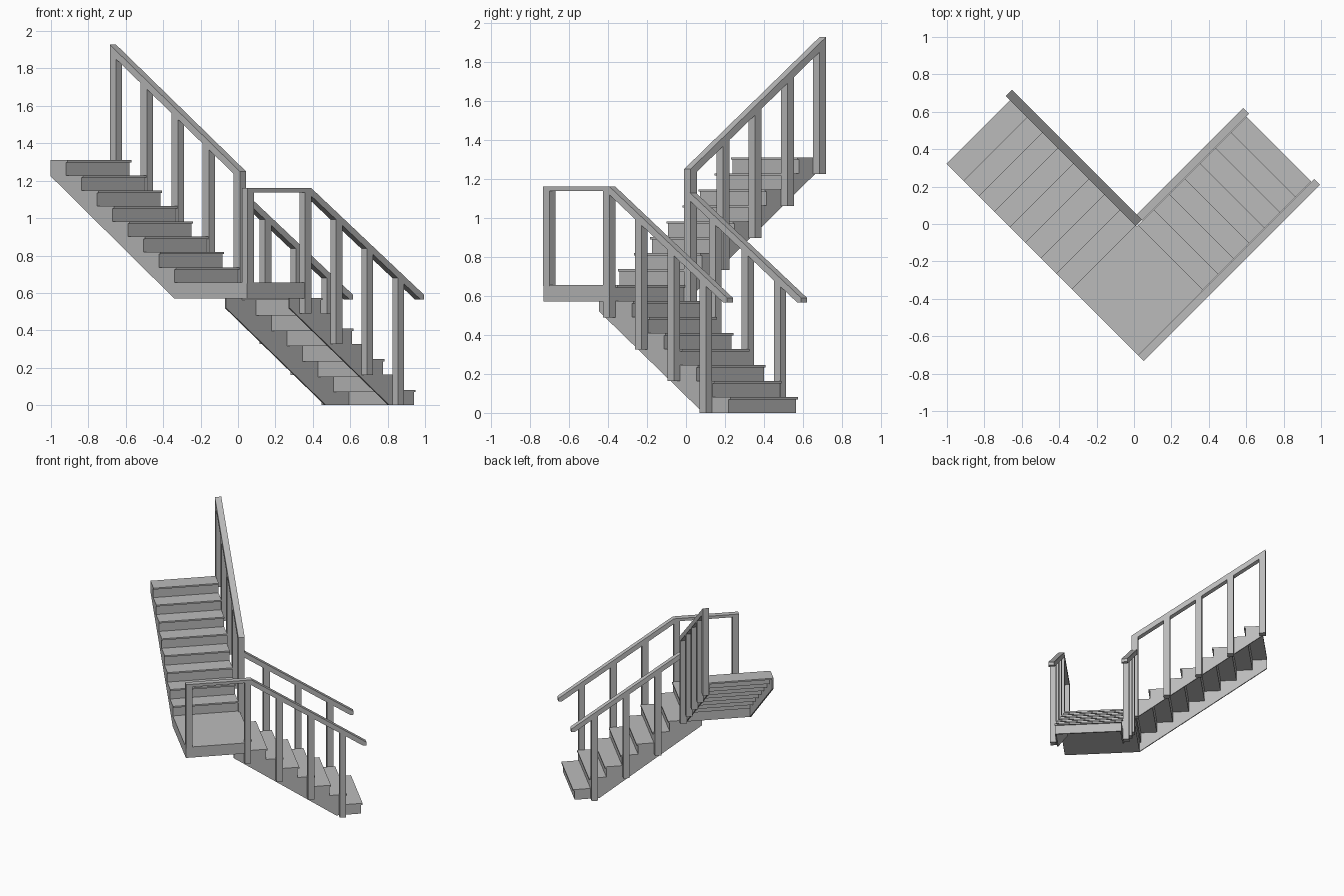
import bpy, bmesh, math

cube = bpy.data.objects.get("Cube")
if cube:
    bpy.data.objects.remove(cube, do_unlink=True)

grey = bpy.data.materials.new("plain_grey")
grey.use_nodes = True
GREY = (0.5, 0.5, 0.5, 1)
grey.diffuse_color = GREY
grey.node_tree.nodes["Principled BSDF"].inputs["Base Color"].default_value = GREY

C = math.sqrt(0.5)
RUN, RISE = 0.117, 0.0819      # step depth and height
LAND = 0.655                   # landing height
LEFT = -0.482                  # outer edge of the upper flight
V0, V1 = -0.51, -0.02          # edges of the lower flight
NOSE, THIN = 0.012, 0.012


def prism(bm, profile, axis, lo, hi):
    """Extrude a (distance, height) profile sideways from lo to hi.
    axis 'u' runs down the lower flight, 'v' runs up the upper flight."""
    rings = []
    for side in (lo, hi):
        ring = []
        for d, z in profile:
            u, v = (d, side) if axis == 'u' else (side, d)
            ring.append(bm.verts.new(((u - v) * C, (u + v) * C, z)))
        rings.append(ring)
    a, b = rings
    bm.faces.new(a)
    bm.faces.new(b[::-1])
    n = len(a)
    for i in range(n):
        j = (i + 1) % n
        bm.faces.new((a[j], a[i], b[i], b[j]))


def box(bm, axis, d0, d1, lo, hi, z0, z1):
    prism(bm, [(d0, z0), (d1, z0), (d1, z1), (d0, z1)], axis, lo, hi)


def finish(name, bm):
    bmesh.ops.recalc_face_normals(bm, faces=bm.faces[:])
    mesh = bpy.data.meshes.new(name)
    bm.to_mesh(mesh)
    bm.free()
    mesh.materials.append(grey)
    bpy.context.collection.objects.link(bpy.data.objects.new(name, mesh))


def make(name, fn, *args):
    bm = bmesh.new()
    fn(bm, *args)
    finish(name, bm)


# Landing platform with a small nosing over the lower flight
make("landing", box, 'u', LEFT, 0, -0.55, 0, 0.57, LAND)
make("landing_nosing", box, 'u', -0.01, NOSE, V0, V1, LAND - THIN, LAND)

# Upper flight: thin treads and risers
for k in range(8):
    d, top = k * RUN, LAND + (k + 1) * RISE
    make(f"upper_tread_{k + 1}", box, 'v', d - NOSE, d + RUN, LEFT, 0, top - THIN, top)
    make(f"upper_riser_{k + 1}", box, 'v', d, d + 0.01, LEFT, 0, top - RISE - THIN, top - THIN)

# Lower flight: thin treads and risers
for k in range(7):
    d, top = k * RUN, LAND - (k + 1) * RISE
    make(f"lower_tread_{k + 1}", box, 'u', d, d + RUN + NOSE, V0, V1, top - THIN, top)
    make(f"lower_riser_{k + 1}", box, 'u', d + RUN - 0.01, d + RUN, V0, V1,
         max(0, top - RISE - THIN), top - THIN)

# Sawtooth stringers with a straight sloping underside
upper = [(0, 0.57)]
for k in range(8):
    z = LAND + (k + 1) * RISE
    upper += [(k * RUN, z), ((k + 1) * RUN, z)]
upper.append((8 * RUN, 1.225))
lower = [(-0.12, 0.52), (-0.12, 0.573)]
for k in range(7):
    z = LAND - (k + 1) * RISE
    lower += [(k * RUN, z), ((k + 1) * RUN, z)]
lower += [(7 * RUN, 0), (0.635, 0)]
make("upper_outer_stringer", prism, upper, 'v', LEFT, LEFT + 0.01)
make("upper_inner_stringer", prism, upper, 'v', -0.01, 0)
make("lower_outer_stringer", prism, lower, 'u', V0, V0 + 0.01)
make("lower_inner_stringer", prism, lower, 'u', V1 - 0.01, V1)

# Upper handrail and posts
H = 0.0235                     # half the post width
SLOPE = RISE / RUN
START = 0.01 - H
END = 0.01 + 8 * RUN + H


def upper_z(d):
    return 1.25 + (d - START) * SLOPE * 0.985


make("upper_handrail", prism, [(START, upper_z(START) - 0.045), (END, upper_z(END) - 0.045),
     (END, upper_z(END)), (START, upper_z(START))], 'v', 0, 2 * H)
for k in range(5):
    d = 0.01 + k * 2 * RUN
    a, b = d - H, d + H
    make(f"upper_post_{k + 1}", prism, [(a, 0.57 + 2 * k * RISE), (b, 0.57 + 2 * k * RISE),
         (b, upper_z(b) - 0.04), (a, upper_z(a) - 0.04)], 'v', 0, 2 * H)


# Lower handrails and posts
def lower_z(d):
    return min(1.16, 1.16 - 0.669 * d)


def lower_rail(bm, start, lo, hi):
    prism(bm, [(start, lower_z(start)), (0.852, lower_z(0.852)), (0.852, 0.565),
               (0.826, 0.565), (start, lower_z(start) - 0.042)], 'u', lo, hi)


for side, v, first in (("outer", V0 - H, 0), ("inner", V1 + H, 1)):
    lo, hi = v - H + 0.002, v + H - 0.002
    make(f"lower_{side}_handrail", lower_rail, 0.045 * first, lo, hi)
    for k in range(first, 4):
        d = -0.024 + k * 2 * RUN
        a, b = d - H, d + H
        z = max(0, 0.49 - 2 * k * RISE)
        make(f"lower_{side}_post_{k + 1}", prism, [(a, z), (b, z), (b, lower_z(b) - 0.02),
             (a, lower_z(a) - 0.02)], 'u', lo, hi)

# Level handrail and corner post on the landing
make("landing_handrail", box, 'u', LEFT, 0, V0 - 2 * H + 0.002, V0 - 0.002, 1.138, 1.16)
make("landing_post", box, 'u', LEFT, LEFT + 2 * H, V0 - 2 * H + 0.002, V0 - 0.002, 0.65, 1.14)
